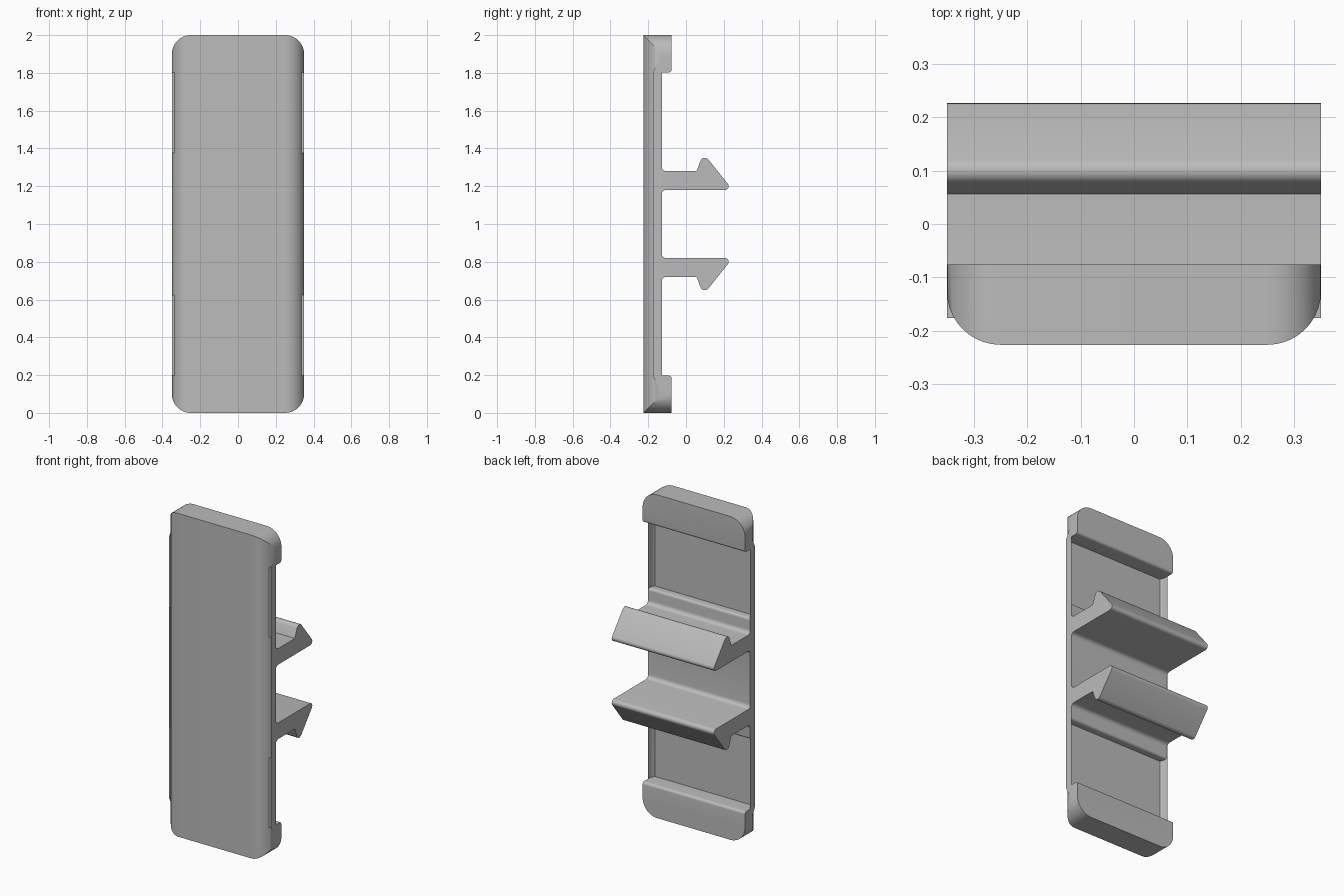
import bpy, bmesh, math
from mathutils import Vector

cube = bpy.data.objects.get("Cube")
if cube:
    bpy.data.objects.remove(cube, do_unlink=True)

HALF_WIDTH = 0.35
CORNER_RADIUS = 0.1

# Upper half of the side profile: (y, z, fillet radius)
upper = [
    (-0.226, 2.0, 0), (-0.076, 2.0, 0),              # end block
    (-0.076, 1.803, 0.015), (-0.176, 1.803, 0),
    (-0.176, 1.375, 0), (-0.13, 1.375, 0.015),       # thickened centre
    (-0.13, 1.28, 0.025), (0.056, 1.28, 0),          # clip arm
    (0.092, 1.375, 0.025), (0.248, 1.18, 0.02),      # barb
    (-0.13, 1.18, 0.025),
]
outline = upper + [(y, 2 - z, r) for y, z, r in reversed(upper)]


def fillet(prev, corner, nxt, radius, steps=6):
    """Replace a corner with an arc tangent to both neighbouring edges."""
    if not radius:
        return [corner]
    a, b = (prev - corner).normalized(), (nxt - corner).normalized()
    half = a.angle(b) / 2
    centre = corner + (a + b).normalized() * (radius / math.sin(half))
    reach = radius / math.tan(half)
    start, end = corner + a * reach - centre, corner + b * reach - centre
    return [centre + start.slerp(end, i / steps) * radius / start.slerp(end, i / steps).length
            for i in range(steps + 1)]


# Rounded side profile
corners = [Vector((y, z)) for y, z, r in outline]
points = []
for i, (y, z, r) in enumerate(outline):
    points += fillet(corners[i - 1], corners[i], corners[(i + 1) % len(corners)], r)

# Extrude across the width
bm = bmesh.new()
face = bm.faces.new([bm.verts.new((-HALF_WIDTH, p.x, p.y)) for p in points])
result = bmesh.ops.extrude_face_region(bm, geom=[face], use_keep_orig=True)
moved = [g for g in result["geom"] if isinstance(g, bmesh.types.BMVert)]
bmesh.ops.translate(bm, verts=moved, vec=(2 * HALF_WIDTH, 0, 0))
bmesh.ops.recalc_face_normals(bm, faces=bm.faces[:])

# Round the four outer corners of the plate
ends = [e for e in bm.edges
        if abs(e.verts[0].co.x - e.verts[1].co.x) < 1e-5
        and all(abs(abs(v.co.z - 1) - 1) < 1e-5 for v in e.verts)]
bmesh.ops.bevel(bm, geom=ends, offset=CORNER_RADIUS, segments=10,
                profile=0.5, affect='EDGES')
bmesh.ops.recalc_face_normals(bm, faces=bm.faces[:])

mesh = bpy.data.meshes.new("clip_plate")
bm.to_mesh(mesh)
bm.free()
plate = bpy.data.objects.new("clip_plate", mesh)
bpy.context.collection.objects.link(plate)

# Plain grey
grey = bpy.data.materials.new("plain_grey")
grey.use_nodes = True
grey.diffuse_color = (0.5, 0.5, 0.5, 1)
grey.node_tree.nodes["Principled BSDF"].inputs["Base Color"].default_value = (0.5, 0.5, 0.5, 1)
mesh.materials.append(grey)

bpy.ops.object.select_all(action='DESELECT')
plate.select_set(True)
bpy.context.view_layer.objects.active = plate
bpy.ops.object.shade_smooth_by_angle(angle=math.radians(30))
